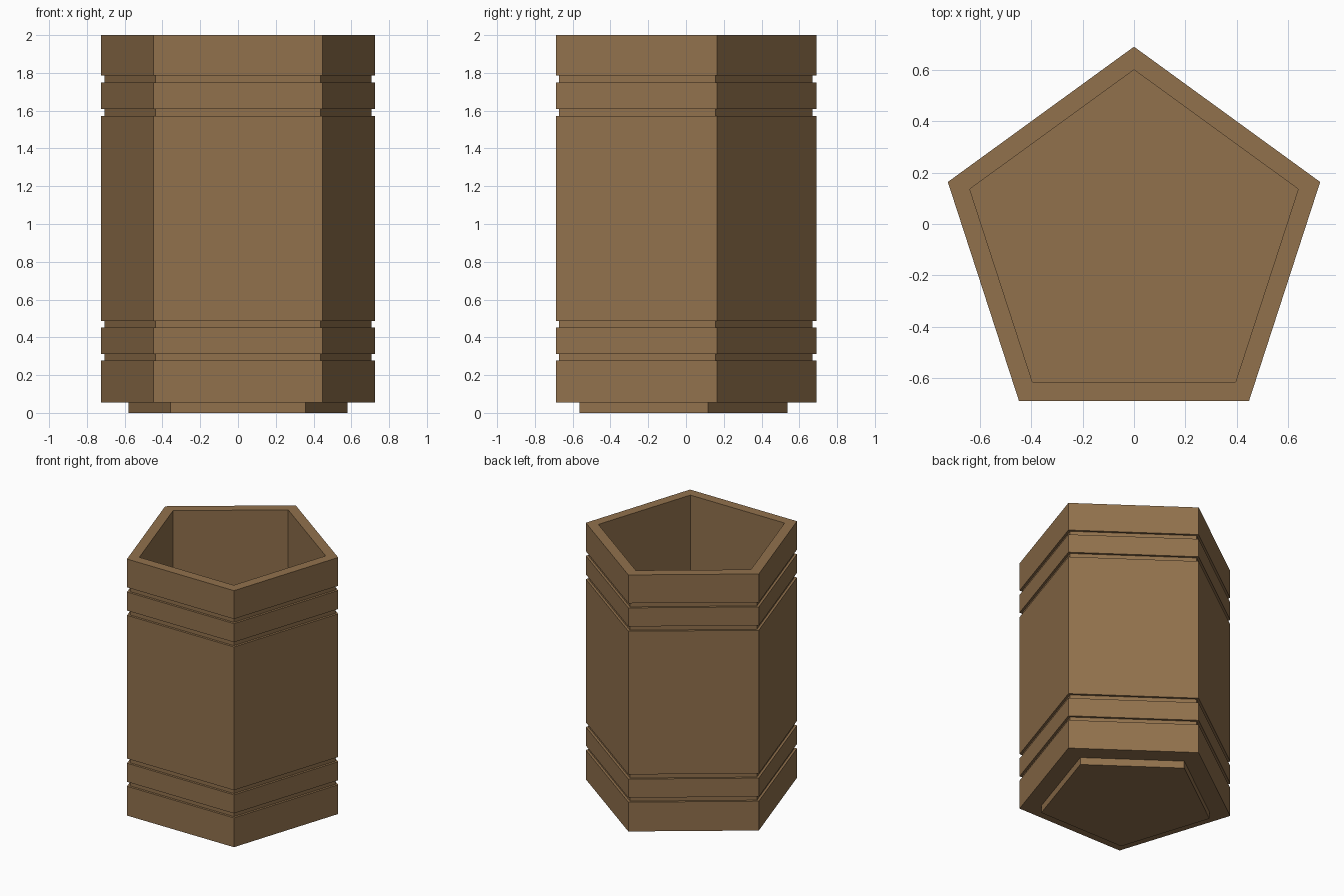
import bpy, bmesh, math

if "Cube" in bpy.data.objects:
    bpy.data.objects.remove(bpy.data.objects["Cube"])

SIDES = 5
CENTRE_Y = -0.072      # puts the pentagon's bounding box on the origin
R_OUT, R_GROOVE, R_IN, R_FOOT = 0.763, 0.742, 0.673, 0.609
FLOOR_Z = 0.125

wood = bpy.data.materials.new("brown")
wood.diffuse_color = (0.285, 0.165, 0.073, 1)
wood.use_nodes = True
wood.node_tree.nodes["Principled BSDF"].inputs["Base Color"].default_value = wood.diffuse_color

# Profile (radius, height): foot, grooved outer wall, rim, inner wall, floor
profile = [(R_FOOT, 0.0), (R_FOOT, 0.055), (R_OUT, 0.055)]
for low, high in ((0.277, 0.311), (0.452, 0.487), (1.573, 1.609), (1.75, 1.785)):
    profile += [(R_OUT, low), (R_GROOVE, low), (R_GROOVE, high), (R_OUT, high)]
profile += [(R_OUT, 2.0), (R_IN, 2.0), (R_IN, FLOOR_Z)]

bm = bmesh.new()


def ring(radius, z):
    """One pentagon of vertices with a corner pointing to the back."""
    angles = [math.pi / 2 + math.tau * i / SIDES for i in range(SIDES)]
    return [bm.verts.new((radius * math.cos(a), CENTRE_Y + radius * math.sin(a), z))
            for a in angles]


rings = [ring(r, z) for r, z in profile]
for a, b in zip(rings, rings[1:]):
    for i in range(SIDES):
        j = (i + 1) % SIDES
        bm.faces.new((a[i], a[j], b[j], b[i]))

# Underside of the foot and floor of the cavity
bm.faces.new(rings[0][::-1])
bm.faces.new(rings[-1])
bmesh.ops.recalc_face_normals(bm, faces=bm.faces)

mesh = bpy.data.meshes.new("pentagonal_pot")
bm.to_mesh(mesh)
bm.free()
mesh.materials.append(wood)
pot = bpy.data.objects.new("pentagonal_pot", mesh)
bpy.context.collection.objects.link(pot)
